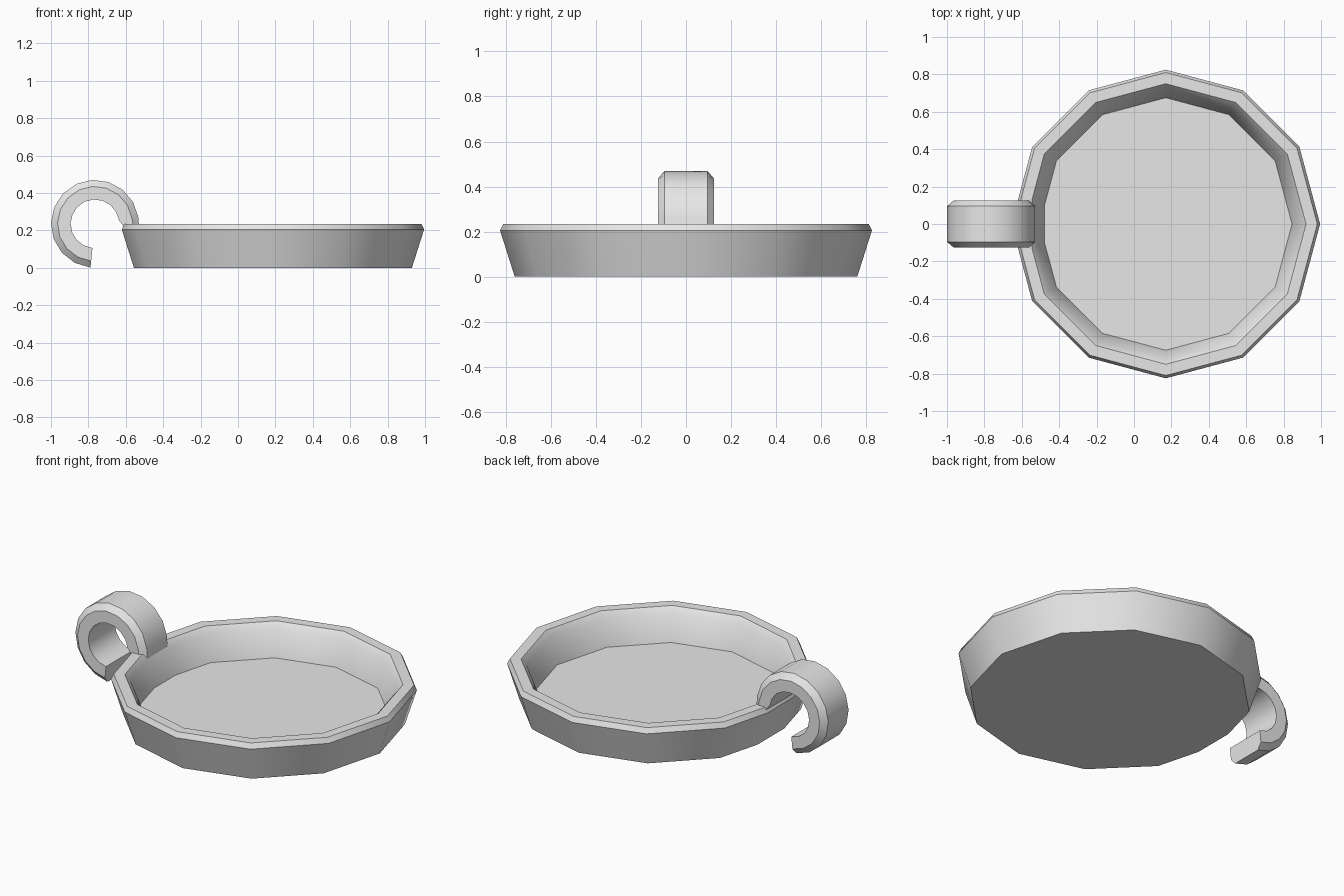
import bpy, math

cube = bpy.data.objects.get("Cube")
if cube:
    bpy.data.objects.remove(cube)

grey = bpy.data.materials.new("plain_grey")
grey.use_nodes = True
colour = (0.8, 0.8, 0.8, 1)
grey.diffuse_color = colour
grey.node_tree.nodes["Principled BSDF"].inputs["Base Color"].default_value = colour


def loft(name, rings, closed):
    """Join equal rings of points with quads and cap both ends."""
    n = len(rings[0])
    verts = [p for ring in rings for p in ring]
    faces = [(i * n + j, i * n + (j + 1) % n, (i + 1) * n + (j + 1) % n, (i + 1) * n + j)
             for i in range(len(rings) - 1) for j in range(n)]
    last = (len(rings) - 1) * n
    faces += [tuple(reversed(range(n))), tuple(range(last, last + n))]
    mesh = bpy.data.meshes.new(name)
    mesh.from_pydata(verts, [], faces)
    mesh.materials.append(grey)
    obj = bpy.data.objects.new(name, mesh)
    bpy.context.collection.objects.link(obj)
    bpy.ops.object.select_all(action='DESELECT')
    obj.select_set(True)
    bpy.context.view_layer.objects.active = obj
    bpy.ops.object.mode_set(mode='EDIT')
    bpy.ops.mesh.select_all(action='SELECT')
    bpy.ops.mesh.normals_make_consistent(inside=False)
    bpy.ops.object.mode_set(mode='OBJECT')
    bpy.ops.object.shade_smooth_by_angle(angle=math.radians(35))
    return obj


# Dish: twelve-sided, with the corner under the handle cut flat
DISH_X = 0.17


def dish_ring(r, z, half_width):
    pts = []
    for i in range(12):
        a = math.radians(30 * i)
        if i == 6:
            x = DISH_X - r + half_width * math.tan(math.radians(15))
            pts += [(x, half_width, z), (x, -half_width, z)]
        else:
            pts.append((DISH_X + r * math.cos(a), r * math.sin(a), z))
    return pts


profile = [(0.76, 0, 0.125), (0.825, 0.205, 0.125), (0.81, 0.235, 0.125),
           (0.75, 0.235, 0.125), (0.72, 0.2, 0.115), (0.675, 0.05, 0.1)]
loft("dish", [dish_ring(*p) for p in profile], True)

# Handle: curled strap with bevelled outer edges
HOOK_X, HOOK_Z = -0.765, 0.235


def strap_section(inner, shoulder, outer):
    (xi, zi), (xs, zs), (xo, zo) = inner, shoulder, outer
    return [(xi, -0.125, zi), (xs, -0.125, zs), (xo, -0.095, zo),
            (xo, 0.095, zo), (xs, 0.125, zs), (xi, 0.125, zi)]


# buried foot blends the strap into the dish wall
rings = [strap_section((-0.56, 0.1), (-0.53, 0.1), (-0.5, 0.1)),
         strap_section((-0.615, 0.225), (-0.56, 0.225), (-0.53, 0.225))]
for i in range(13):
    a = math.radians(8 + 21.35 * i)
    rings.append(strap_section(*[(HOOK_X + r * math.cos(a), HOOK_Z + r * math.sin(a))
                                 for r in (0.13, 0.2, 0.235)]))
loft("curled_handle", rings, False)
